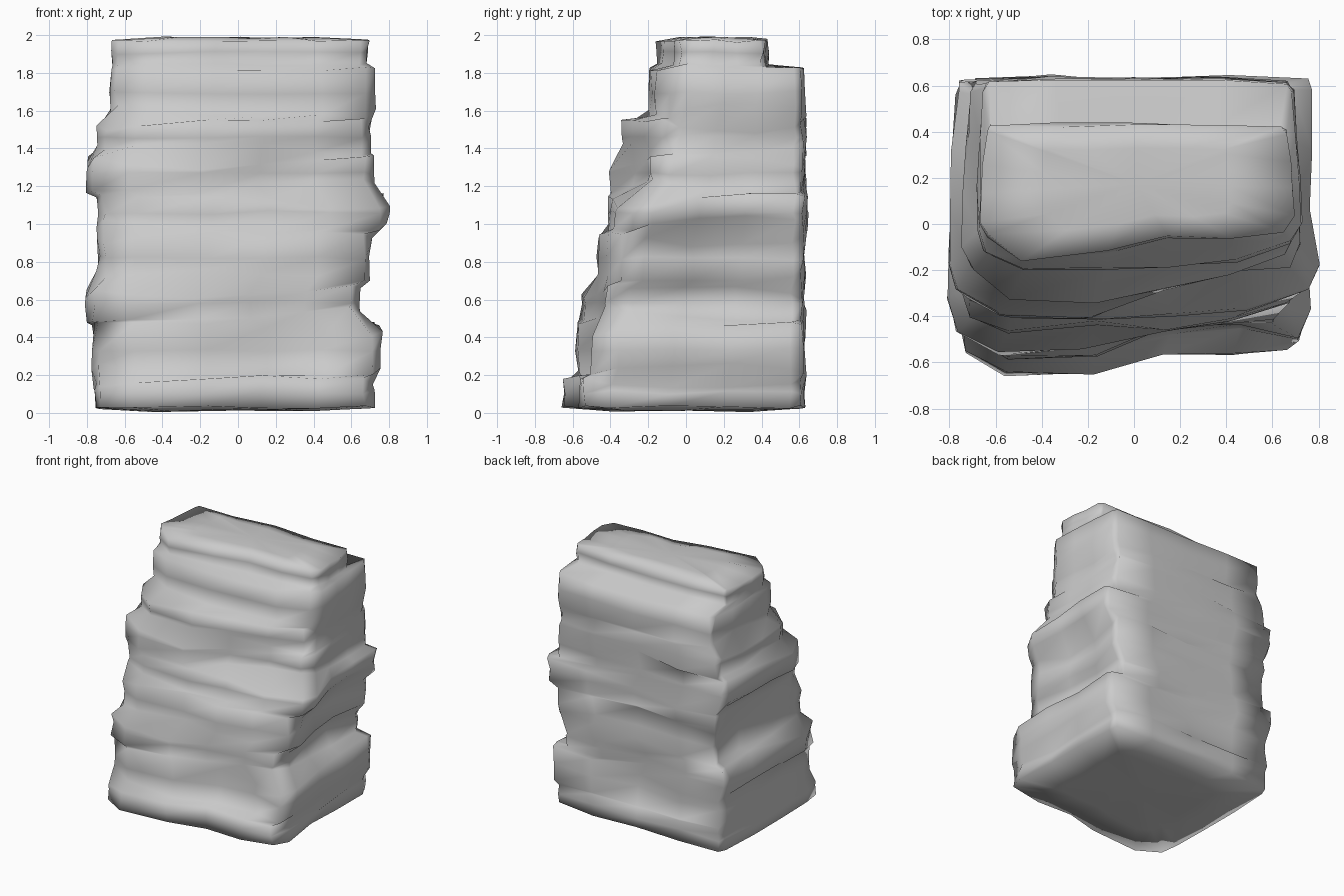
import bpy, bmesh, random
from math import sin
from mathutils import Vector

if "Cube" in bpy.data.objects:
    bpy.data.objects.remove(bpy.data.objects["Cube"])

random.seed(4)

# Rock strata: z low, z high, left x, right x, back y, then front y from left to right
STRATA = [
    (0.03, 0.19, -.76, .72, .63, -.55, -.65, -.65, -.56, -.56, -.54),
    (0.20, 0.47, -.77, .76, .63, -.47, -.58, -.57, -.47, -.46, -.50),
    (0.485, 0.67, -.80, .65, .63, -.46, -.56, -.54, -.47, -.45, -.42),
    (0.69, 0.95, -.74, .72, .63, -.41, -.47, -.43, -.46, -.41, -.34),
    (0.97, 1.15, -.75, .80, .64, -.33, -.40, -.42, -.39, -.38, -.28),
    (1.17, 1.36, -.80, .72, .63, -.28, -.39, -.40, -.28, -.24, -.18),
    (1.37, 1.55, -.74, .70, .63, -.19, -.32, -.34, -.28, -.22, -.13),
    (1.57, 1.82, -.68, .72, .63, -.12, -.19, -.20, -.18, -.16, -.08),
    (1.845, 1.97, -.67, .69, .43, -.05, -.16, -.12, -.06, -.06, -.03),
]

# Hollows worn into the faces: centre, radius, push
DENTS = [
    ((.72, .15, .80), .42, (-.10, 0, 0)),
    ((-.75, .35, .82), .32, (.09, 0, 0)),
    ((.35, -.25, 1.22), .25, (0, .05, 0)),
    ((.30, -.45, .42), .25, (0, .05, 0)),
    ((.0, .63, 1.0), .25, (0, -.04, 0)),
    ((.0, .63, .45), .28, (0, -.05, 0)),
    ((.72, .0, .08), .30, (-.03, 0, 0)),
]


def outline(left, right, back, front):
    """Plan outline of one stratum, counter-clockwise from front left."""
    w = right - left
    pts = [(left + w * u, y) for u, y in zip((.025, .14, .4, .6, .8, .965), front)]
    for t in (.12, .38, .65, .93):
        pts.append((right - .04 * t * t, front[-1] + (back - front[-1]) * t))
    for u in (.965, .75, .5, .25, .035):
        pts.append((left + w * u, back - (.015 if u in (.965, .035) else 0)))
    for t in (.93, .65, .38, .12):
        pts.append((left + .04 * t * t, front[0] + (back - front[0]) * t))
    return pts


def weather(p):
    """Apply hollows and small irregularities."""
    q = p.copy()
    for c, r, push in DENTS:
        d = (p - Vector(c)).length / r
        if d < 1:
            q += Vector(push) * (1 - d * d)
    return q + Vector([random.uniform(-.011, .011) for _ in range(3)])


bm = bmesh.new()
rings = []
for k, (z0, z1, left, right, back, *front) in enumerate(STRATA):
    plan = outline(left, right, back, front)
    for t in (0, .5, 1):
        ring = []
        for i, (x, y) in enumerate(plan):
            # Ledges fade into slopes at varying places round the rock
            level = k + (t > .5)
            fade = 0 if level in (0, 8, 9) else .065 * max(0, sin(i * .75 + level * 2.1) + .35) / 1.35
            z = z0 + (z1 - z0) * t + fade * (1 - 2 * t)
            ring.append(bm.verts.new(weather(Vector((x, y, z)))))
        rings.append(ring)

# Side walls and ledges
n = len(rings[0])
for a, b in zip(rings, rings[1:]):
    for i in range(n):
        j = (i + 1) % n
        bm.faces.new((a[i], a[j], b[j], b[i]))


# Gently uneven bottom and summit
def cap(ring, z, flip):
    c = sum((v.co for v in ring), Vector()) / n
    inner = []
    for v in ring:
        p = c.lerp(v.co, .6)
        p.z = z + random.uniform(-.008, .008)
        inner.append(bm.verts.new(p))
    mid = bm.verts.new((c.x, c.y, z))
    for i in range(n):
        j = (i + 1) % n
        for f in ((ring[i], ring[j], inner[j], inner[i]), (inner[i], inner[j], mid)):
            bm.faces.new(f[::-1] if flip else f)


cap(rings[0], .012, True)
cap(rings[-1], 1.985, False)
bmesh.ops.recalc_face_normals(bm, faces=bm.faces)

mesh = bpy.data.meshes.new("cliff_rock")
bm.to_mesh(mesh)
bm.free()
rock = bpy.data.objects.new("cliff_rock", mesh)
bpy.context.collection.objects.link(rock)

# Soft weathered shading
for p in mesh.polygons:
    p.use_smooth = True
